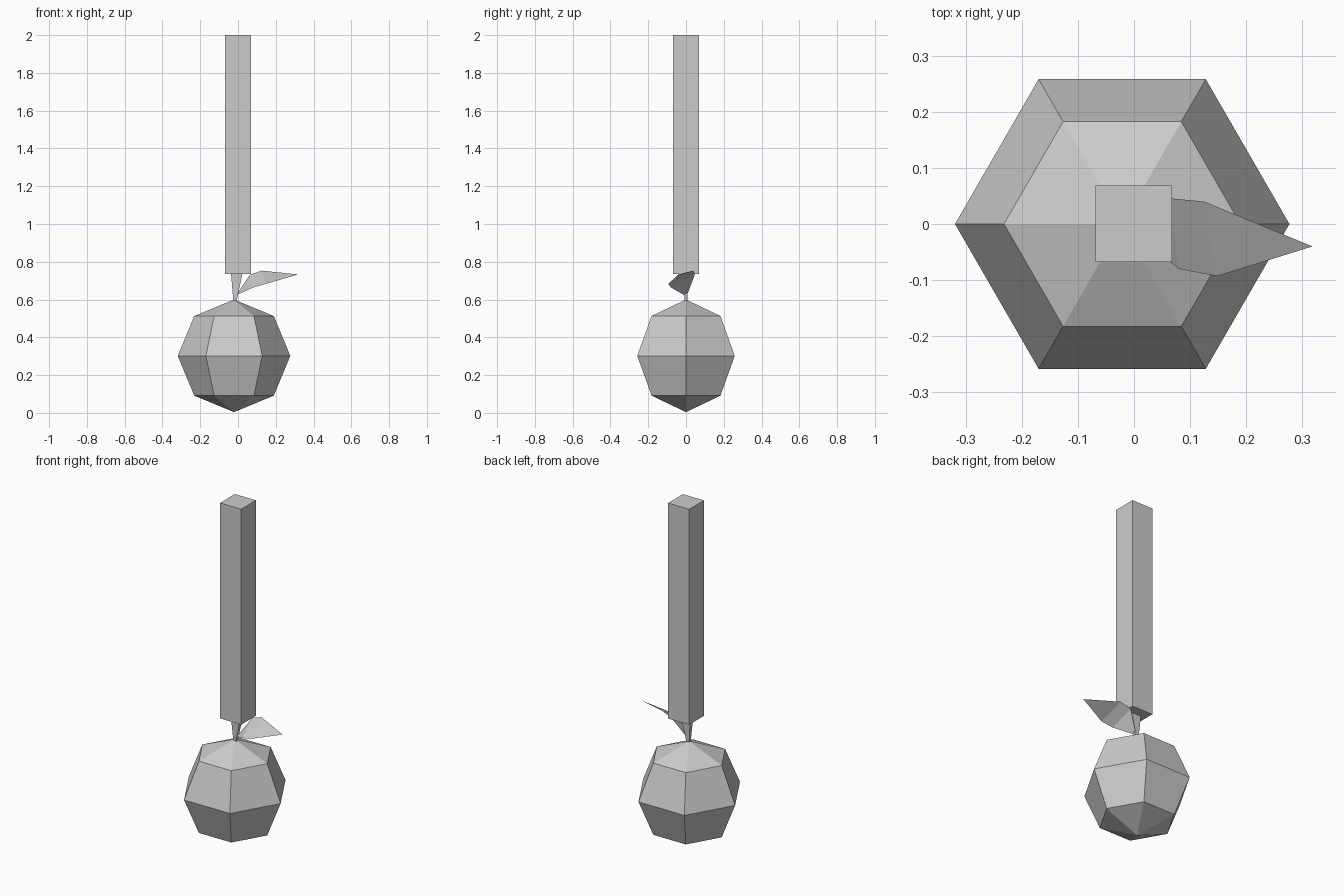
import bpy
import bmesh
import math
from mathutils import Matrix

if "Cube" in bpy.data.objects:
    bpy.data.objects.remove(bpy.data.objects["Cube"])

grey = bpy.data.materials.new("plain grey")
grey.diffuse_color = (0.6, 0.6, 0.6, 1)
grey.use_nodes = True
grey.node_tree.nodes["Principled BSDF"].inputs["Base Color"].default_value = grey.diffuse_color


def finish(name, bm, recalc=True):
    if recalc:
        bmesh.ops.recalc_face_normals(bm, faces=bm.faces)
    mesh = bpy.data.meshes.new(name)
    bm.to_mesh(mesh)
    bm.free()
    mesh.materials.append(grey)
    obj = bpy.data.objects.new(name, mesh)
    bpy.context.collection.objects.link(obj)
    return obj


def square_taper(name, bottom, top):
    """Four-sided column between two rectangles (x0, x1, y0, y1, z)."""
    bm = bmesh.new()
    rings = []
    for x0, x1, y0, y1, z in (bottom, top):
        rings.append([bm.verts.new((x, y, z))
                      for x, y in ((x0, y0), (x1, y0), (x1, y1), (x0, y1))])
    low, high = rings
    bm.faces.new(low[::-1])
    bm.faces.new(high)
    for i in range(4):
        j = (i + 1) % 4
        bm.faces.new((low[i], low[j], high[j], high[i]))
    return finish(name, bm)


# Fruit: six-sided faceted ball with corners on the x axis
bm = bmesh.new()
bmesh.ops.create_uvsphere(
    bm, u_segments=6, v_segments=4, radius=0.298,
    matrix=Matrix.Translation((-0.021, 0, 0.302)) @ Matrix.Rotation(math.radians(30), 4, 'Z'))
finish("fruit", bm)

# Stem widening upward into the post
square_taper("stem", (-0.024, -0.009, -0.008, 0.006, 0.585),
             (-0.037, 0.024, -0.014, 0.014, 0.74))

# Tall square post
square_taper("post", (-0.069, 0.068, -0.068, 0.069, 0.735),
             (-0.069, 0.068, -0.068, 0.069, 2.0))

# Leaf: bent sheet of cross rows (back point, front point) ending in a tip
rows = [((0.0, 0.01, 0.635), (-0.01, -0.008, 0.623)),
        ((0.062, 0.046, 0.731), (0.08, -0.08, 0.664)),
        ((0.125, 0.04, 0.753), (0.148, -0.093, 0.683))]
bm = bmesh.new()
pairs = [[bm.verts.new(p) for p in row] for row in rows]
tip = bm.verts.new((0.318, -0.04, 0.733))
for (b0, f0), (b1, f1) in zip(pairs, pairs[1:]):
    bm.faces.new((b0, f0, f1, b1))
bm.faces.new((pairs[-1][0], pairs[-1][1], tip))
finish("leaf", bm, recalc=False)
